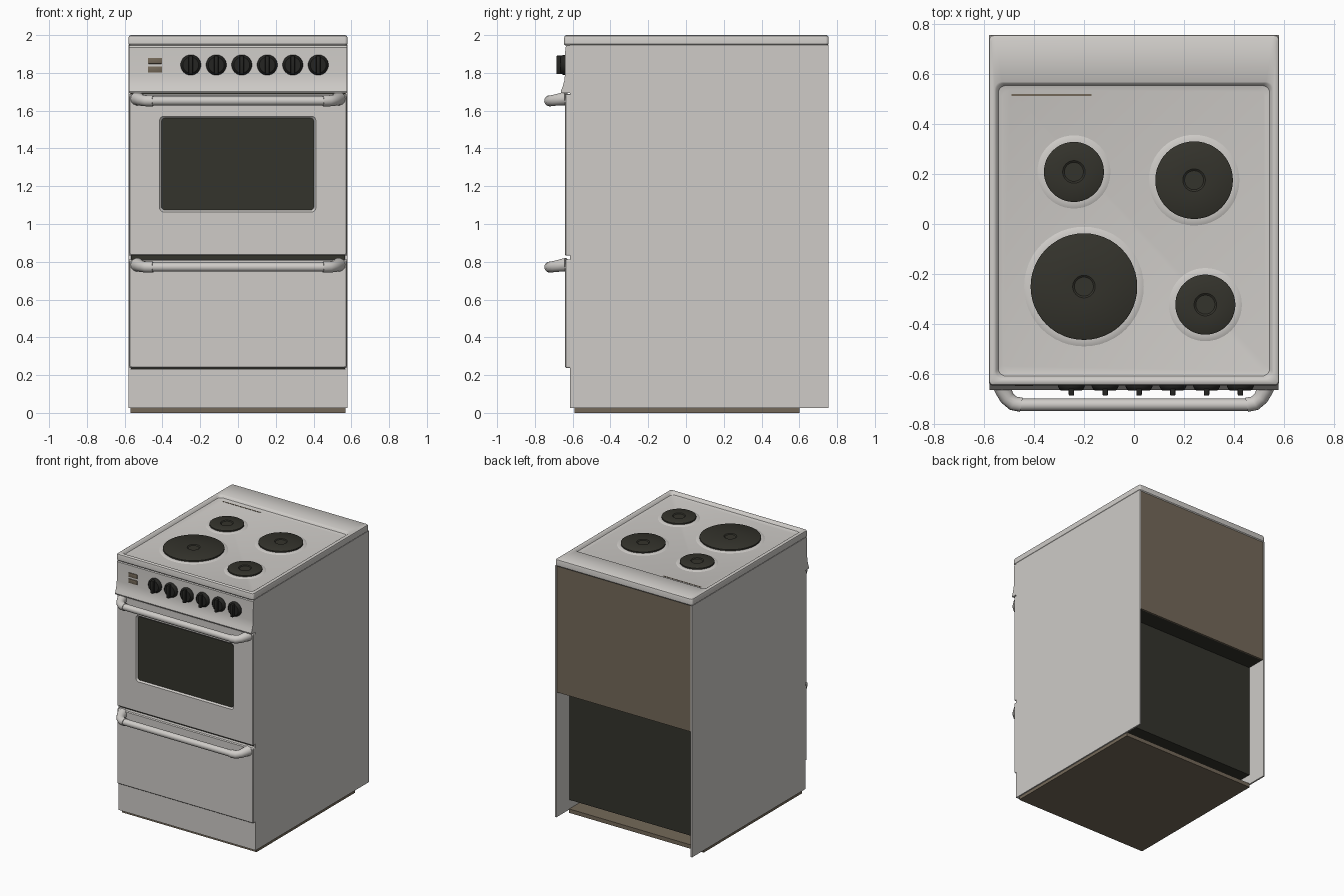
import bpy, bmesh, math
from mathutils import Vector

if "Cube" in bpy.data.objects:
    bpy.data.objects.remove(bpy.data.objects["Cube"])


def material(name, rgb):
    m = bpy.data.materials.new(name)
    m.diffuse_color = (*rgb, 1)
    m.use_nodes = True
    m.node_tree.nodes["Principled BSDF"].inputs["Base Color"].default_value = m.diffuse_color
    return m


ENAMEL = material("light_enamel", (0.62, 0.60, 0.575))
DARK = material("dark_iron", (0.034, 0.033, 0.025))
BROWN = material("brown_board", (0.175, 0.141, 0.100))
BLACK = material("knob_black", (0.018, 0.018, 0.016))


def finish(name, bm, *mats):
    bmesh.ops.recalc_face_normals(bm, faces=bm.faces)
    me = bpy.data.meshes.new(name)
    bm.to_mesh(me)
    bm.free()
    for m in mats:
        me.materials.append(m)
    ob = bpy.data.objects.new(name, me)
    bpy.context.collection.objects.link(ob)
    return ob


def box(name, x0, x1, y0, y1, z0, z1, mat, bevel=0):
    bm = bmesh.new()
    bmesh.ops.create_cube(bm, size=1)
    for v in bm.verts:
        v.co = ((x0 + x1) / 2 + v.co.x * (x1 - x0),
                (y0 + y1) / 2 + v.co.y * (y1 - y0),
                (z0 + z1) / 2 + v.co.z * (z1 - z0))
    if bevel:
        bmesh.ops.bevel(bm, geom=bm.edges[:], offset=bevel, segments=2,
                        profile=0.5, affect='EDGES')
    return finish(name, bm, mat)


def loft(name, rings, mats, closed_cap=1):
    """Bridge rings of points; the last cap takes the last material."""
    bm = bmesh.new()
    loops = [[bm.verts.new(p) for p in r] for r in rings]
    n = len(loops[0])
    for a, b in zip(loops, loops[1:]):
        for i in range(n):
            j = (i + 1) % n
            bm.faces.new((a[i], a[j], b[j], b[i]))
    bm.faces.new(loops[0])
    bm.faces.new(loops[-1]).material_index = len(mats) - 1
    return finish(name, bm, *mats)


def rounded(x0, x1, v0, v1, r, d, front=False, n=6):
    """Rounded rectangle ring, lying flat at z=d or upright at y=d."""
    pts = []
    corners = ((x1 - r, v1 - r), (x0 + r, v1 - r), (x0 + r, v0 + r), (x1 - r, v0 + r))
    for k, (cx, cv) in enumerate(corners):
        for i in range(n + 1):
            a = math.pi / 2 * (k + i / n)
            u, v = cx + r * math.cos(a), cv + r * math.sin(a)
            pts.append((u, d, v) if front else (u, v, d))
    return pts


def lathe(name, centre, profile, mat, axis='Z', n=48):
    rings = []
    for r, h in profile:
        ring = []
        for i in range(n):
            a = 2 * math.pi * i / n
            c, s = r * math.cos(a), r * math.sin(a)
            p = {'Z': (c, s, h), 'Y': (c, -h, s), 'X': (h, c, s)}[axis]
            ring.append(Vector(centre) + Vector(p))
        rings.append(ring)
    return loft(name, rings, [mat])


# cabinet: side panels, dark core, plinth, floor and back
for side, s in (("left", -1), ("right", 1)):
    xs = sorted((s * 0.568, s * 0.58))
    box(side + "_side_panel", *xs, -0.615, 0.755, 0.025, 1.948, ENAMEL)
box("inner_core", -0.567, 0.567, -0.605, 0.6, 0.10, 1.945, DARK)
box("recess_ceiling", -0.567, 0.567, 0.59, 0.738, 0.98, 1.0, DARK)
box("back_panel", -0.568, 0.568, 0.738, 0.75, 0.98, 1.945, BROWN)
box("plinth", -0.568, 0.568, -0.615, -0.59, 0.025, 0.233, ENAMEL)
box("floor_plate", -0.57, 0.57, -0.59, 0.6, 0.0, 0.03, BROWN)
box("lower_back_brace", -0.567, 0.567, 0.45, 0.47, 0.03, 0.10, DARK)

# hob top with a raised rim and a sunken floor
loft("hob_top", [
    rounded(-0.575, 0.575, -0.640, 0.750, 0.014, 1.945),
    rounded(-0.58, 0.58, -0.645, 0.755, 0.016, 1.952),
    rounded(-0.58, 0.58, -0.645, 0.755, 0.016, 1.986),
    rounded(-0.577, 0.577, -0.642, 0.752, 0.016, 1.995),
    rounded(-0.569, 0.569, -0.634, 0.744, 0.016, 2.0),
    rounded(-0.557, 0.557, -0.622, 0.568, 0.03, 2.0),
    rounded(-0.551, 0.551, -0.616, 0.562, 0.03, 1.996),
    rounded(-0.542, 0.542, -0.607, 0.553, 0.03, 1.982),
    rounded(-0.525, 0.525, -0.590, 0.536, 0.03, 1.977),
], [ENAMEL])
box("hob_rear_slot", -0.49, -0.17, 0.512, 0.519, 1.972, 1.979, BROWN)

# cooking plates on low raised seats
for i, (x, y, r) in enumerate(((-0.24, 0.208, 0.12), (0.24, 0.175, 0.155),
                               (-0.2, -0.25, 0.213), (0.285, -0.322, 0.12))):
    lathe(f"plate_seat_{i + 1}", (x, y, 0),
          [(r + 0.03, 1.975), (r + 0.022, 1.979), (r + 0.004, 1.983), (r - 0.01, 1.983)],
          ENAMEL)
    lathe(f"cooking_plate_{i + 1}", (x, y, 0),
          [(r, 1.978), (r, 1.993), (r - 0.006, 1.997), (0.045, 1.997),
           (0.038, 1.992), (0.01, 1.992)], DARK)

# control panel with a flared lower lip
profile = ((-0.60, 1.944), (-0.632, 1.944), (-0.639, 1.935), (-0.641, 1.79),
           (-0.644, 1.76), (-0.652, 1.73), (-0.663, 1.702), (-0.660, 1.693), (-0.60, 1.693))
loft("control_panel", [[(x, y, z) for y, z in profile] for x in (-0.577, 0.577)], [ENAMEL])

# knobs with grips
for i in range(6):
    x = -0.25 + 0.135 * i
    lathe(f"knob_{i + 1}", (x, 0, 1.842),
          [(0.054, 0.635), (0.054, 0.648), (0.048, 0.660), (0.042, 0.665)],
          BLACK, 'Y', 32)
    box(f"knob_grip_{i + 1}", x - 0.011, x + 0.011, -0.686, -0.655, 1.793, 1.891, BLACK, 0.005)

# indicator switches
for i, z in enumerate((1.864, 1.818)):
    box(f"switch_{i + 1}", -0.477, -0.402, -0.647, -0.635, z - 0.016, z + 0.016, BROWN, 0.003)

# oven door with sunken dark window
loft("oven_door", [
    rounded(-0.577, 0.577, 0.832, 1.687, 0.008, -0.606, True),
    rounded(-0.577, 0.577, 0.832, 1.687, 0.008, -0.634, True),
    rounded(-0.571, 0.571, 0.838, 1.681, 0.008, -0.641, True),
    rounded(-0.415, 0.412, 1.064, 1.570, 0.022, -0.641, True),
    rounded(-0.405, 0.402, 1.074, 1.560, 0.018, -0.630, True),
], [ENAMEL, DARK])

# storage drawer
loft("storage_drawer", [
    rounded(-0.577, 0.577, 0.238, 0.812, 0.008, -0.606, True),
    rounded(-0.577, 0.577, 0.238, 0.812, 0.008, -0.634, True),
    rounded(-0.571, 0.571, 0.244, 0.806, 0.008, -0.641, True),
], [ENAMEL])


# handles: straight bar with tapered curved brackets
def bracket(name, s, z):
    cu = bpy.data.curves.new(name, 'CURVE')
    cu.dimensions = '3D'
    cu.bevel_depth = 0.03
    cu.bevel_resolution = 5
    cu.use_fill_caps = True
    path = ((0.533, -0.632, 0.012, 1.25), (0.522, -0.665, 0.008, 1.1), (0.507, -0.695, 0.003, 1.0),
            (0.483, -0.716, 0, 0.98), (0.45, -0.722, 0, 0.97))
    sp = cu.splines.new('POLY')
    sp.points.add(len(path) - 1)
    for p, (x, y, dz, r) in zip(sp.points, path):
        p.co = (s * x, y, z + dz, 1)
        p.radius = r
    ob = bpy.data.objects.new(name, cu)
    bpy.context.collection.objects.link(ob)
    bpy.ops.object.select_all(action='DESELECT')
    ob.select_set(True)
    bpy.context.view_layer.objects.active = ob
    bpy.ops.object.convert(target='MESH')
    ob = bpy.context.view_layer.objects.active
    ob.data.materials.clear()
    ob.data.materials.append(ENAMEL)


for part, z in (("door", 1.652), ("drawer", 0.772)):
    lathe(part + "_handle_bar", (0, -0.722, z), [(0.024, -0.46), (0.024, 0.46)], ENAMEL, 'X', 24)
    for side, s in (("left", -1), ("right", 1)):
        bracket(f"{part}_handle_bracket_{side}", s, z)

# smooth shading with crisp edges
bpy.ops.object.select_all(action='SELECT')
bpy.context.view_layer.objects.active = bpy.data.objects["hob_top"]
bpy.ops.object.shade_smooth_by_angle(angle=math.radians(35))
